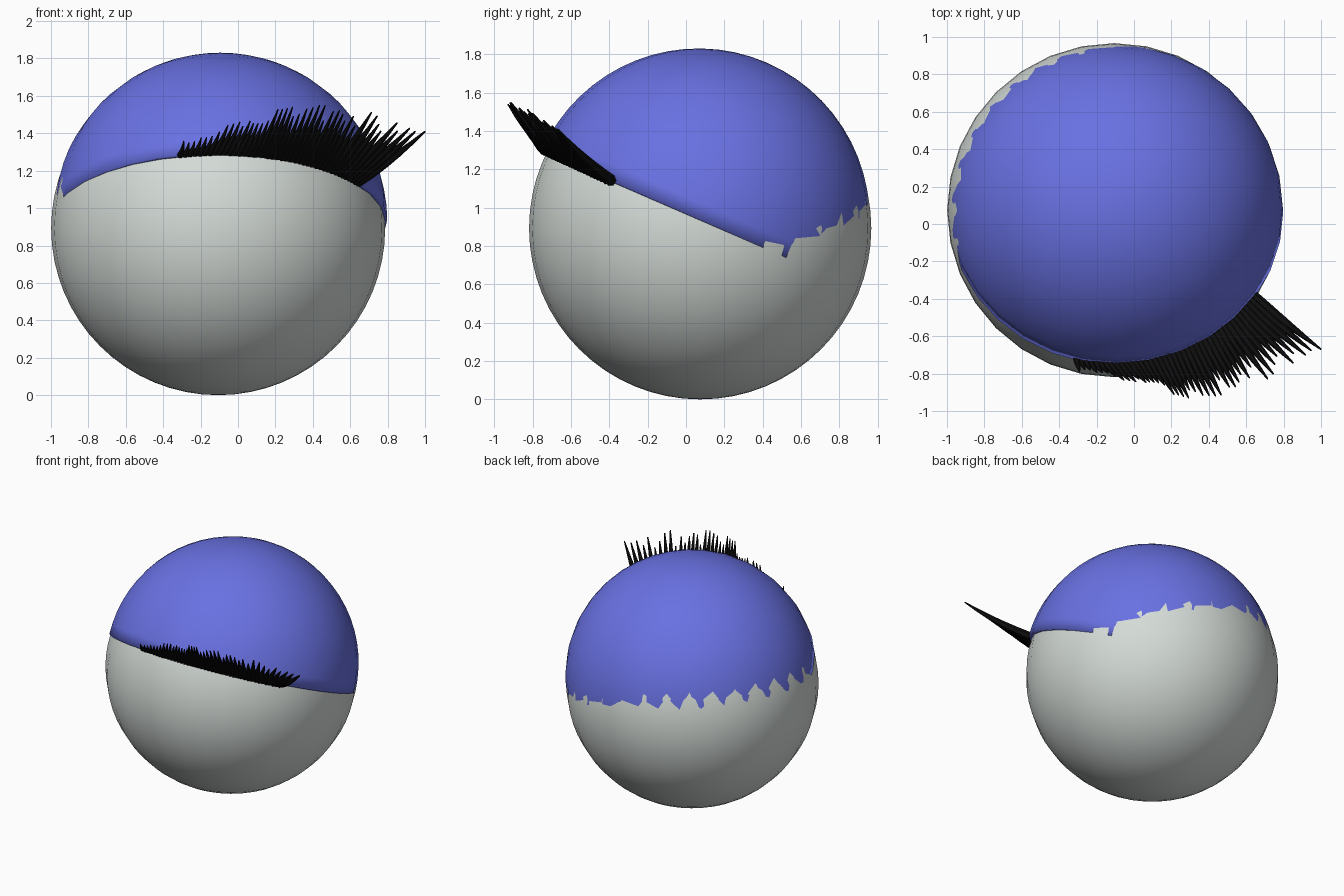
import bpy, bmesh, math, random
from mathutils import Vector, Matrix

if "Cube" in bpy.data.objects:
    bpy.data.objects.remove(bpy.data.objects["Cube"])

random.seed(4)
EYE_C, LID_C, R = Vector((-.106, .074, .893)), Vector((-.095, .066, .938)), .893
TILT = Matrix.Rotation(math.radians(-23.5), 3, 'X')


def material(name, col):
    m = bpy.data.materials.new(name)
    m.diffuse_color = (*col, 1)
    m.use_nodes = True
    m.node_tree.nodes["Principled BSDF"].inputs["Base Color"].default_value = m.diffuse_color
    return m


def make_object(name, bm, mat, angle=50):
    bmesh.ops.recalc_face_normals(bm, faces=bm.faces)
    me = bpy.data.meshes.new(name)
    bm.to_mesh(me)
    bm.free()
    me.materials.append(mat)
    ob = bpy.data.objects.new(name, me)
    bpy.context.collection.objects.link(ob)
    bpy.ops.object.select_all(action='DESELECT')
    ob.select_set(True)
    bpy.context.view_layer.objects.active = ob
    bpy.ops.object.shade_smooth_by_angle(angle=math.radians(angle))
    return ob


white = material("pale grey", (.66, .71, .68))
blue = material("lid blue", (.14, .165, .76))
black = material("lash black", (.004, .004, .004))

# Eyeball
bm = bmesh.new()
bmesh.ops.create_uvsphere(bm, u_segments=32, v_segments=32, radius=R)
bmesh.ops.translate(bm, verts=bm.verts, vec=EYE_C)
make_object("eyeball", bm, white)

# Eyelid: tilted half shell, slightly offset so its back sinks into the ball
bm = bmesh.new()
bmesh.ops.create_uvsphere(bm, u_segments=32, v_segments=32, radius=R)
bmesh.ops.delete(bm, geom=[v for v in bm.verts if v.co.z < -.001], context='VERTS')
for v in bm.verts:
    v.co = TILT @ v.co + LID_C
lid = make_object("eyelid", bm, blue)
sol = lid.modifiers.new("thickness", 'SOLIDIFY')
sol.thickness, sol.offset = .03, -1

# Eyelashes: curved tapering spikes along the front rim, growing to the right
TIPS = [Vector(p) for p in ((-.29, -.79, 1.36), (.06, -.86, 1.49), (.34, -.96, 1.57),
                            (.64, -.88, 1.55), (1.0, -.67, 1.41))]


def tip_at(t):
    i = min(int(t * 4), 3)
    return TIPS[i].lerp(TIPS[i + 1], t * 4 - i)


def add_lash(bm, base, tip, width):
    mid = base.lerp(tip, .5) + Vector((.0, -.01, -.025))
    rings, sides, steps = [], 6, 5
    for k in range(steps + 1):
        s = k / steps
        p = base * (1 - s) ** 2 + mid * 2 * s * (1 - s) + tip * s * s
        d = ((mid - base) * (1 - s) + (tip - mid) * s).normalized()
        u = d.cross(Vector((0, 0, 1))).normalized()
        w = d.cross(u)
        r = width * (1 - .85 * s ** 1.5)
        rings.append([bm.verts.new(p + r * (u * math.cos(a) + w * math.sin(a)))
                      for a in (2 * math.pi * j / sides for j in range(sides))])
    for a, b in zip(rings, rings[1:]):
        for j in range(sides):
            bm.faces.new((a[j], a[(j + 1) % sides], b[(j + 1) % sides], b[j]))
    bm.faces.new(rings[0])
    bm.faces.new(rings[-1])


bm = bmesh.new()
N = 42
for i in range(N):
    t = i / (N - 1)
    phi = math.radians(-14 + 70 * t)
    base = TILT @ Vector((math.sin(phi), -math.cos(phi), .005)) * (R - .01) + LID_C
    reach = 1 if i in (0, N - 1) else random.uniform(.68, 1.0)
    tip = base.lerp(tip_at(t), reach)
    add_lash(bm, base, tip, .018 + .012 * t)
make_object("eyelashes", bm, black)
